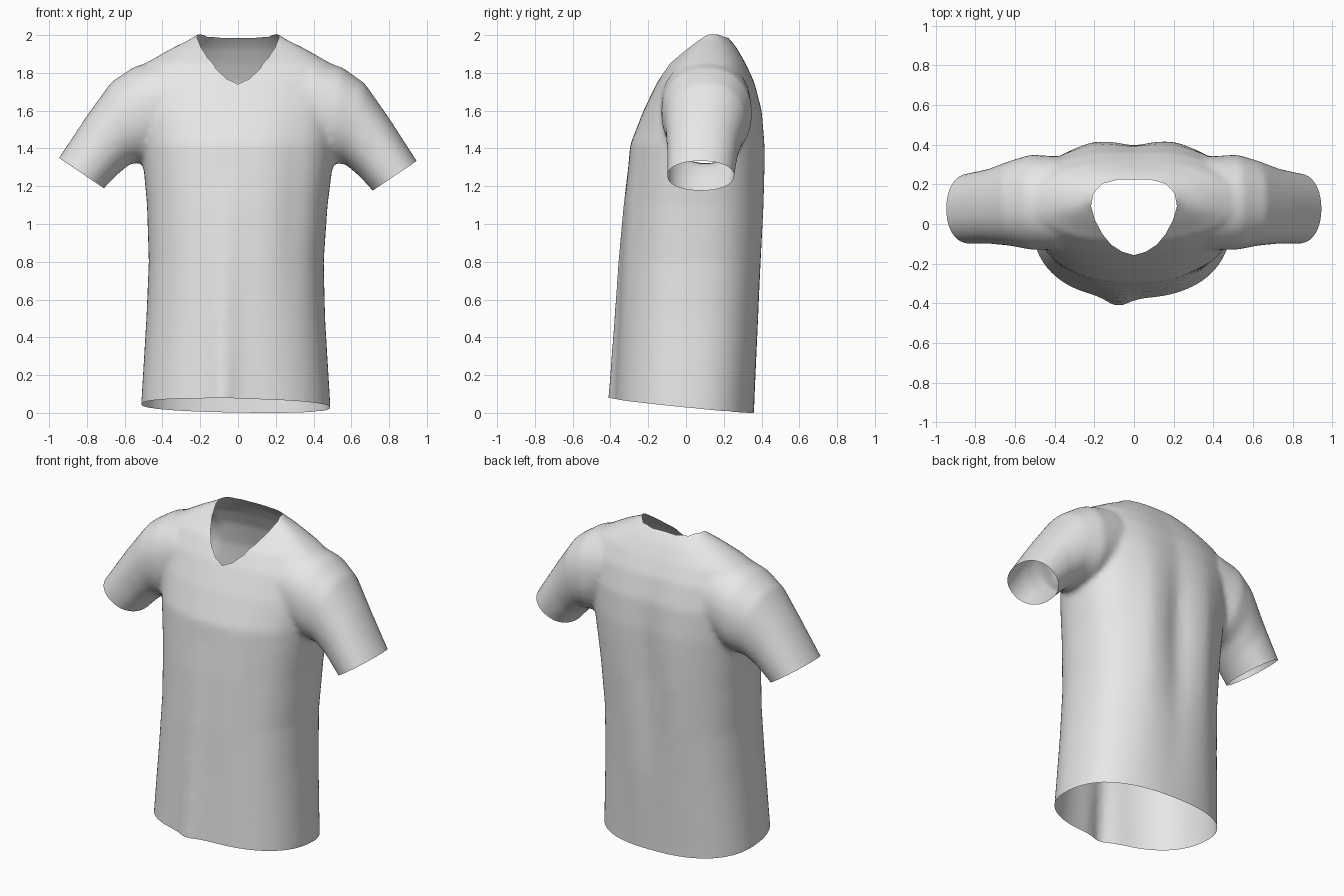
import bpy, bmesh, math
from mathutils import Vector

if "Cube" in bpy.data.objects:
    bpy.data.objects.remove(bpy.data.objects["Cube"])

SIDES = 96


def power(value, exponent):
    return math.copysign(abs(value) ** exponent, value)


def bump(value, centre, width):
    return math.exp(-((value - centre) / width) ** 2)


def loft(bm, rings):
    """Closed skin through a list of point rings."""
    loops = [[bm.verts.new(p) for p in ring] for ring in rings]
    for a, b in zip(loops, loops[1:]):
        for i in range(SIDES):
            j = (i + 1) % SIDES
            bm.faces.new((a[i], a[j], b[j], b[i]))
    bm.faces.new(loops[0][::-1])
    bm.faces.new(loops[-1])


def torso_ring(z, half, front, back, middle):
    """Horizontal section with soft cloth folds front and back."""
    ring = []
    low = max(0, 1 - z / 1.3)
    chest = bump(z, 1.1, 0.5)
    for i in range(SIDES):
        t = math.tau * i / SIDES
        c, s = math.cos(t), math.sin(t)
        x = half * power(c, 0.84)
        if s < 0:
            y = middle + (middle - front) * power(s, 0.9)
            y -= 0.045 * low * bump(x, -0.07, 0.07) * abs(s)
            y += 0.012 * chest * bump(x, 0.3, 0.07)
        else:
            y = middle + (back - middle) * power(s, 0.8)
            y -= 0.035 * chest * bump(x, 0, 0.08)
            y += 0.012 * chest * (bump(x, 0.21, 0.07) + bump(x, -0.21, 0.07))
        ring.append((x - 0.012 * min(1, low * 2), y, z))
    return ring


def sleeve_ring(side, top, bottom, front, back):
    """Section across the arm, given its upper and lower edge."""
    top, bottom = Vector(top), Vector(bottom)
    mid, up = (top + bottom) / 2, (top - bottom) / 2
    lift = 0.018 if side < 0 else 0
    ring = []
    for i in range(SIDES):
        t = math.tau * i / SIDES
        p = mid + up * power(math.sin(t), 0.92)
        y = (front + back) / 2 + (back - front) / 2 * power(math.cos(t), 0.92)
        ring.append((side * p.x, y, p.y + lift * max(0, (p.x - 0.5) / 0.44)))
    return ring


# Torso: height, half width, front, back, side seam depth
torso = [
    (-0.15, 0.505, -0.38, 0.355, 0.0),
    (0.05, 0.50, -0.375, 0.362, 0.0),
    (0.5, 0.473, -0.355, 0.387, 0.02),
    (0.8, 0.463, -0.343, 0.402, 0.04),
    (1.1, 0.478, -0.325, 0.415, 0.06),
    (1.3, 0.50, -0.306, 0.42, 0.07),
    (1.42, 0.515, -0.295, 0.42, 0.08),
    (1.6, 0.54, -0.225, 0.405, 0.09),
    (1.75, 0.545, -0.152, 0.365, 0.09),
    (1.85, 0.49, -0.088, 0.318, 0.10),
    (1.93, 0.35, 0.0, 0.272, 0.10),
    (1.98, 0.25, 0.06, 0.232, 0.11),
    (2.01, 0.21, 0.09, 0.20, 0.12),
]
# Sleeve: upper edge, lower edge, front, back
sleeve = [
    ((0.40, 1.87), (0.33, 1.42), -0.13, 0.34),
    ((0.55, 1.83), (0.49, 1.33), -0.13, 0.35),
    ((0.67, 1.745), (0.57, 1.315), -0.11, 0.32),
    ((0.80, 1.56), (0.64, 1.255), -0.10, 0.28),
    ((0.945, 1.335), (0.715, 1.175), -0.10, 0.255),
    ((1.03, 1.20), (0.80, 1.04), -0.10, 0.25),
]

bm = bmesh.new()
loft(bm, [torso_ring(*row) for row in torso])
for side in (1, -1):
    loft(bm, [sleeve_ring(side, *row) for row in sleeve])
bmesh.ops.recalc_face_normals(bm, faces=bm.faces)
mesh = bpy.data.meshes.new("shirt")
bm.to_mesh(mesh)
bm.free()
shirt = bpy.data.objects.new("shirt", mesh)
bpy.context.collection.objects.link(shirt)

# Fuse torso and sleeves into one soft skin
fuse = shirt.modifiers.new("fuse", "REMESH")
fuse.mode = "VOXEL"
fuse.voxel_size = 0.017
relax = shirt.modifiers.new("relax", "SMOOTH")
relax.factor = 0.5
relax.iterations = 9
bpy.context.view_layer.update()
depsgraph = bpy.context.evaluated_depsgraph_get()
mesh = bpy.data.meshes.new_from_object(shirt.evaluated_get(depsgraph))
shirt.modifiers.clear()
shirt.data = mesh

bm = bmesh.new()
bm.from_mesh(mesh)


def cut(faces, point, normal, remove=True):
    """Slice the given faces by a plane, dropping the outer side."""
    geom = set(faces)
    for f in faces:
        geom.update(f.verts)
        geom.update(f.edges)
    bmesh.ops.bisect_plane(bm, geom=list(geom), dist=0.0005, plane_co=point,
                           plane_no=normal, clear_outer=remove)


# Hem opening
cut(bm.faces[:], (0, 0, 0.037), (-0.018, -0.1, -1))

# Cuff openings
for side in (1, -1):
    arm = [f for f in bm.faces if all(v.co.x * side > 0.6 for v in f.verts)]
    cut(arm, (side * 0.83, 0, 1.255 if side > 0 else 1.27), (side * 0.56, 0, -0.83))

# Neck opening: rounded at the back, drawn to a point in front
half_neck = [(0, -0.157), (0.06, -0.14), (0.115, -0.105), (0.16, -0.05),
             (0.197, 0.02), (0.217, 0.09), (0.205, 0.155), (0.16, 0.203),
             (0.08, 0.224)]
neck = [Vector((x, y, 0)) for x, y in half_neck]
neck += [Vector((-x, y, 0)) for x, y in half_neck[:0:-1]]
edges = []
for a, b in zip(neck, neck[1:] + neck[:1]):
    edges.append(((a + b) / 2, Vector((b.y - a.y, a.x - b.x, 0)).normalized(), (b - a).length))
for mid, out, length in edges:
    near = [f for f in bm.faces if f.calc_center_median().z > 1.6 and
            (f.calc_center_median().xy - mid.xy).length < length / 2 + 0.03]
    cut(near, mid, out, remove=False)
inside = []
for f in bm.faces:
    c = f.calc_center_median()
    if c.z > 1.6 and all((c.xy - m.xy).dot(o.xy) < 0 for m, o, _ in edges):
        inside.append(f)
bmesh.ops.delete(bm, geom=inside, context="FACES")
bmesh.ops.remove_doubles(bm, verts=bm.verts, dist=0.002)

# Stand the hem on the ground
lowest = min(v.co.z for v in bm.verts)
bmesh.ops.translate(bm, verts=bm.verts, vec=(0, 0, -lowest))
for f in bm.faces:
    f.smooth = True
bm.to_mesh(mesh)
bm.free()

# Plain pale cloth
cloth = bpy.data.materials.new("pale_grey_cloth")
cloth.use_nodes = True
colour = (0.8, 0.8, 0.8, 1)
cloth.diffuse_color = colour
cloth.node_tree.nodes["Principled BSDF"].inputs["Base Color"].default_value = colour
mesh.materials.clear()
mesh.materials.append(cloth)
